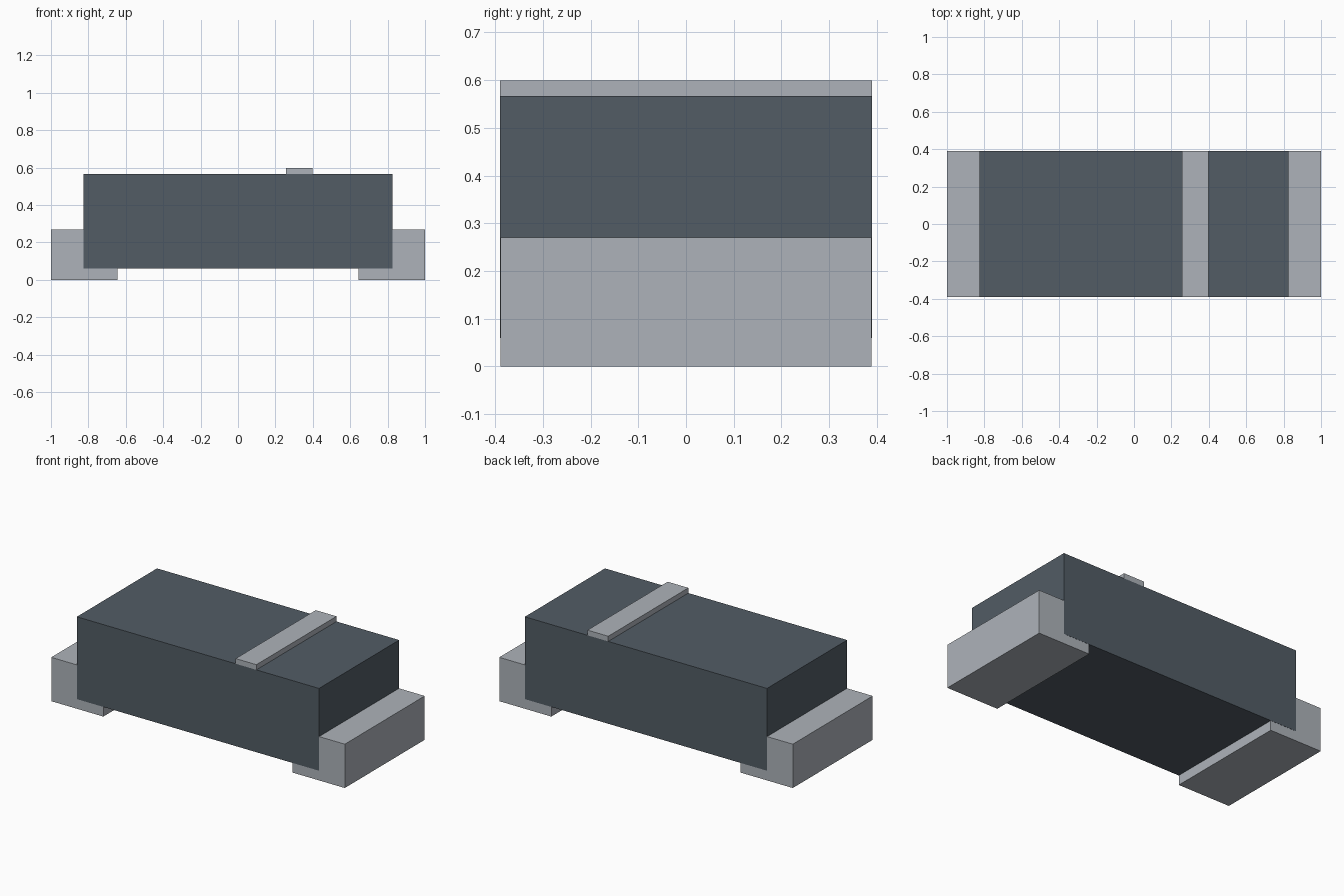
import bpy

cube = bpy.data.objects.get("Cube")
if cube:
    bpy.data.objects.remove(cube, do_unlink=True)


def make_material(name, rgb):
    mat = bpy.data.materials.new(name)
    mat.use_nodes = True
    color = (*rgb, 1.0)
    mat.diffuse_color = color
    mat.node_tree.nodes["Principled BSDF"].inputs["Base Color"].default_value = color
    return mat


def make_box(name, low, high, mat):
    center = [(a + b) / 2 for a, b in zip(low, high)]
    bpy.ops.mesh.primitive_cube_add(size=1, location=center)
    box = bpy.context.object
    box.name = box.data.name = name
    box.scale = [b - a for a, b in zip(low, high)]
    bpy.ops.object.transform_apply(location=False, rotation=False, scale=True)
    box.data.materials.append(mat)
    return box


slate = make_material("dark slate", (0.084, 0.107, 0.130))
silver = make_material("silver grey", (0.42, 0.45, 0.49))

HALF_DEPTH = 0.39

# Main block
make_box("body", (-0.825, -HALF_DEPTH, 0.06), (0.825, HALF_DEPTH, 0.567), slate)

# End terminals, a hair narrower so the block's sides stay clean
d = HALF_DEPTH - 0.001
for side, (x0, x1) in {"left": (0.645, 1.0), "right": (-1.0, -0.645)}.items():
    make_box(side + "_terminal", (x0, -d, 0), (x1, d, 0.27), silver)

# Raised polarity band across the top
make_box("polarity_band", (0.257, -HALF_DEPTH, 0.567), (0.398, HALF_DEPTH, 0.599), silver)
